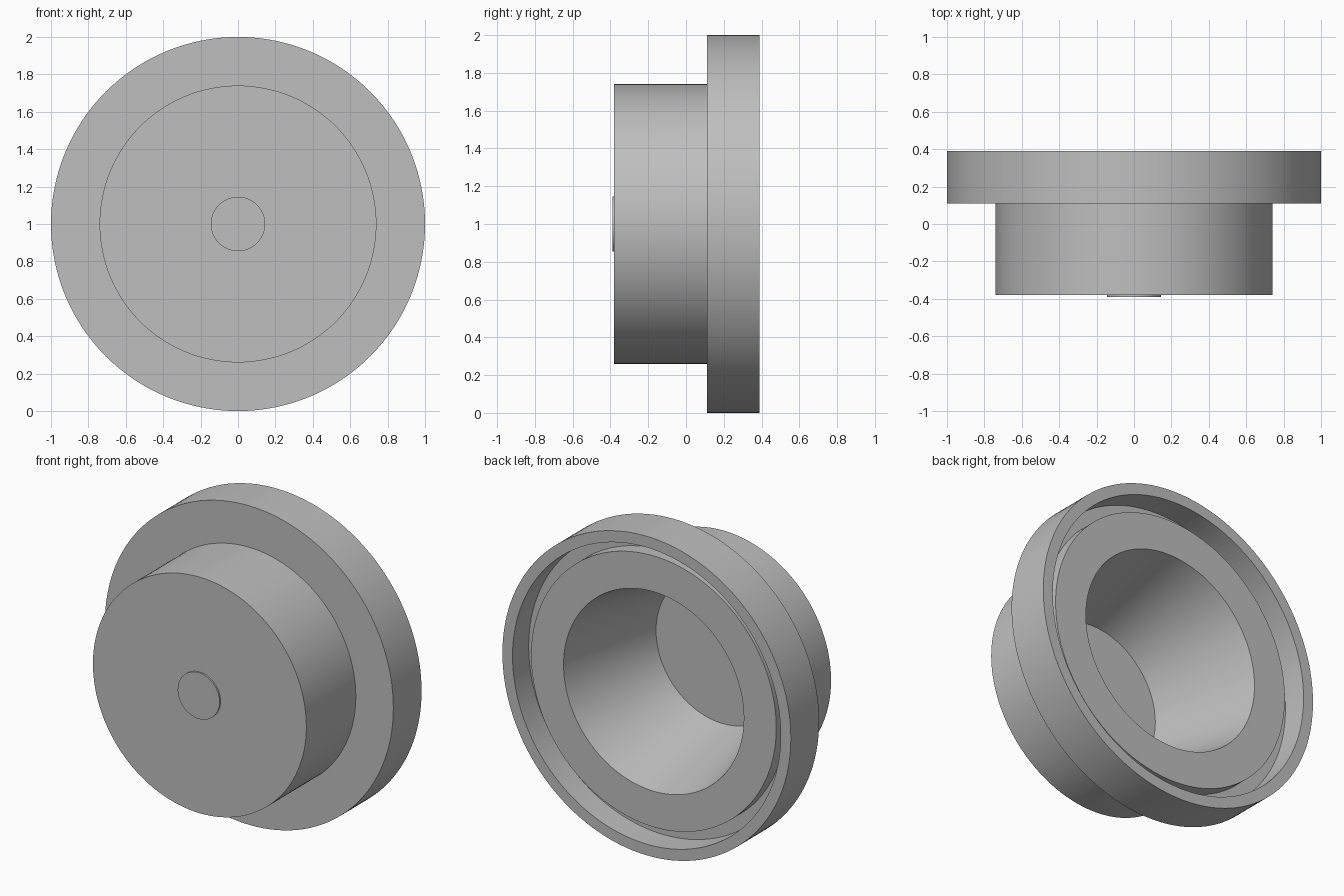
import bpy
import bmesh
import math
from mathutils import Matrix

cube = bpy.data.objects.get("Cube")
if cube:
    bpy.data.objects.remove(cube, do_unlink=True)

SEGMENTS = 128

grey = bpy.data.materials.new("plain_grey")
grey.use_nodes = True
colour = (0.52, 0.52, 0.52, 1)
grey.diffuse_color = colour
grey.node_tree.nodes["Principled BSDF"].inputs["Base Color"].default_value = colour


def lathe(name, profile):
    """Spin (radius, y) points about the front-to-back axis through z = 1."""
    bm = bmesh.new()
    verts = [bm.verts.new((r, y, 0)) for r, y in profile]
    edges = [bm.edges.new(pair) for pair in zip(verts, verts[1:])]
    bmesh.ops.spin(bm, geom=verts + edges, cent=(0, 0, 0), axis=(0, 1, 0),
                   angle=math.tau, steps=SEGMENTS, use_duplicate=False)
    bmesh.ops.remove_doubles(bm, verts=bm.verts, dist=0.0001)
    bmesh.ops.recalc_face_normals(bm, faces=bm.faces)
    bmesh.ops.transform(bm, matrix=Matrix.Translation((0, 0, 1)), verts=bm.verts)
    mesh = bpy.data.meshes.new(name)
    bm.to_mesh(mesh)
    bm.free()
    mesh.materials.append(grey)
    obj = bpy.data.objects.new(name, mesh)
    bpy.context.collection.objects.link(obj)
    bpy.ops.object.select_all(action="DESELECT")
    obj.select_set(True)
    bpy.context.view_layer.objects.active = obj
    bpy.ops.object.shade_smooth_by_angle(angle=math.radians(30))
    return obj


# Hollow flanged body: closed hub, wide flange, grooved back and tapered bore
lathe("flanged_body", [
    (0, -0.38), (0.74, -0.38), (0.74, 0.11),    # hub
    (1, 0.11), (1, 0.39), (0.93, 0.39),         # flange and rim
    (0.93, 0.23), (0.85, 0.23), (0.85, 0.32),   # groove and raised ring
    (0.625, 0.32), (0.46, -0.36), (0, -0.36),   # bore
])

# Thin round pad in the middle of the hub face
lathe("front_pad", [(0, -0.39), (0.145, -0.39), (0.145, -0.375), (0, -0.375)])
